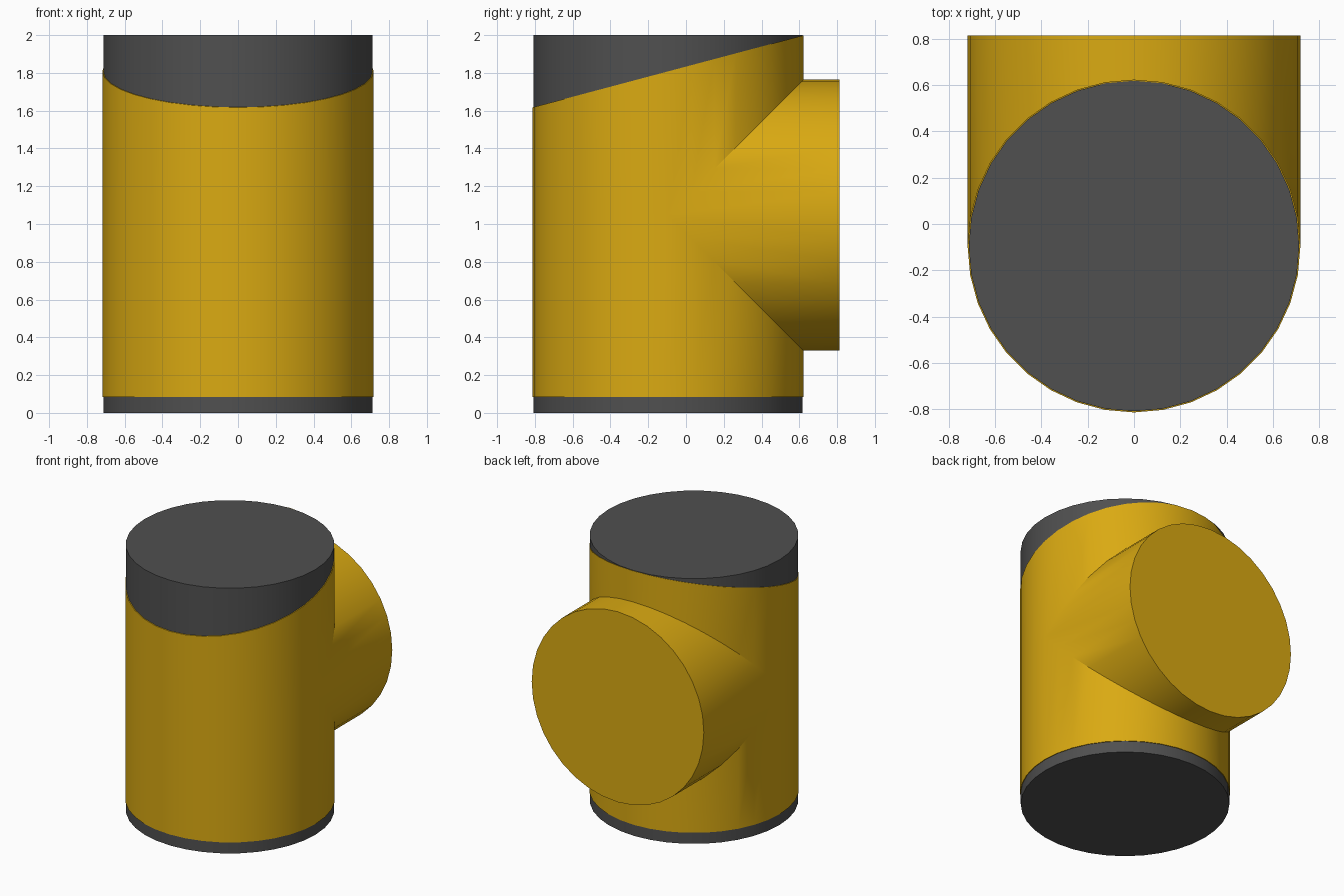
import bpy, bmesh, math

if "Cube" in bpy.data.objects:
    bpy.data.objects.remove(bpy.data.objects["Cube"])

SIDES = 36
YC = -0.095          # axis of the upright cylinder
R_CORE, R_SLEEVE = 0.713, 0.718
ZC, Y_END = 1.047, 0.813   # branch axis height and outer end


def material(name, rgb):
    m = bpy.data.materials.new(name)
    m.diffuse_color = (*rgb, 1)
    m.use_nodes = True
    m.node_tree.nodes["Principled BSDF"].inputs["Base Color"].default_value = m.diffuse_color
    return m


def finish(bm, name, mat):
    bmesh.ops.remove_doubles(bm, verts=bm.verts, dist=1e-5)
    bmesh.ops.recalc_face_normals(bm, faces=bm.faces)
    me = bpy.data.meshes.new(name)
    bm.to_mesh(me)
    bm.free()
    ob = bpy.data.objects.new(name, me)
    me.materials.append(mat)
    bpy.context.collection.objects.link(ob)
    bpy.ops.object.select_all(action='DESELECT')
    ob.select_set(True)
    bpy.context.view_layer.objects.active = ob
    bpy.ops.object.shade_smooth_by_angle(angle=math.radians(30))
    return ob


grey = material("dark grey", (0.08, 0.08, 0.08))
yellow = material("golden yellow", (0.70, 0.40, 0.006))

# Dark core: full height cylinder showing at the base and above the slanted edge
bm = bmesh.new()
bmesh.ops.create_cone(bm, cap_ends=True, segments=SIDES, radius1=R_CORE,
                      radius2=R_CORE, depth=2.0)
bmesh.ops.translate(bm, verts=bm.verts, vec=(0, YC, 1.0))
finish(bm, "core_cylinder", grey)

# Yellow sleeve with slanted top, mitred into a round branch of equal radius
bm = bmesh.new()
bottom, low, high, top, end_low, end_high = ([] for _ in range(6))
for i in range(SIDES):
    t = 2 * math.pi * i / SIDES
    x, dy = R_SLEEVE * math.cos(t), R_SLEEVE * math.sin(t)
    y, s = YC + dy, max(0.0, dy)
    z_top = 1.808 + 0.191 * dy / R_SLEEVE
    for ring, co in ((bottom, (x, y, 0.085)), (low, (x, y, ZC - s)),
                     (high, (x, y, ZC + s)), (top, (x, y, z_top)),
                     (end_low, (x, Y_END, ZC - s)), (end_high, (x, Y_END, ZC + s))):
        ring.append(bm.verts.new(co))
half = SIDES // 2
for i in range(SIDES):
    j = (i + 1) % SIDES
    bm.faces.new((bottom[i], bottom[j], low[j], low[i]))
    bm.faces.new((high[i], high[j], top[j], top[i]))
    if i < half:   # branch wall, below and above its axis
        bm.faces.new((low[i], low[j], end_low[j], end_low[i]))
        bm.faces.new((high[i], high[j], end_high[j], end_high[i]))
bm.faces.new(bottom)
bm.faces.new(top)
bm.faces.new(end_high[:half + 1] + end_low[half - 1:0:-1])   # branch end disc
# drop the unused end points on the front half
bmesh.ops.delete(bm, geom=[v for v in bm.verts if not v.link_faces], context='VERTS')
finish(bm, "sleeve_with_branch", yellow)
